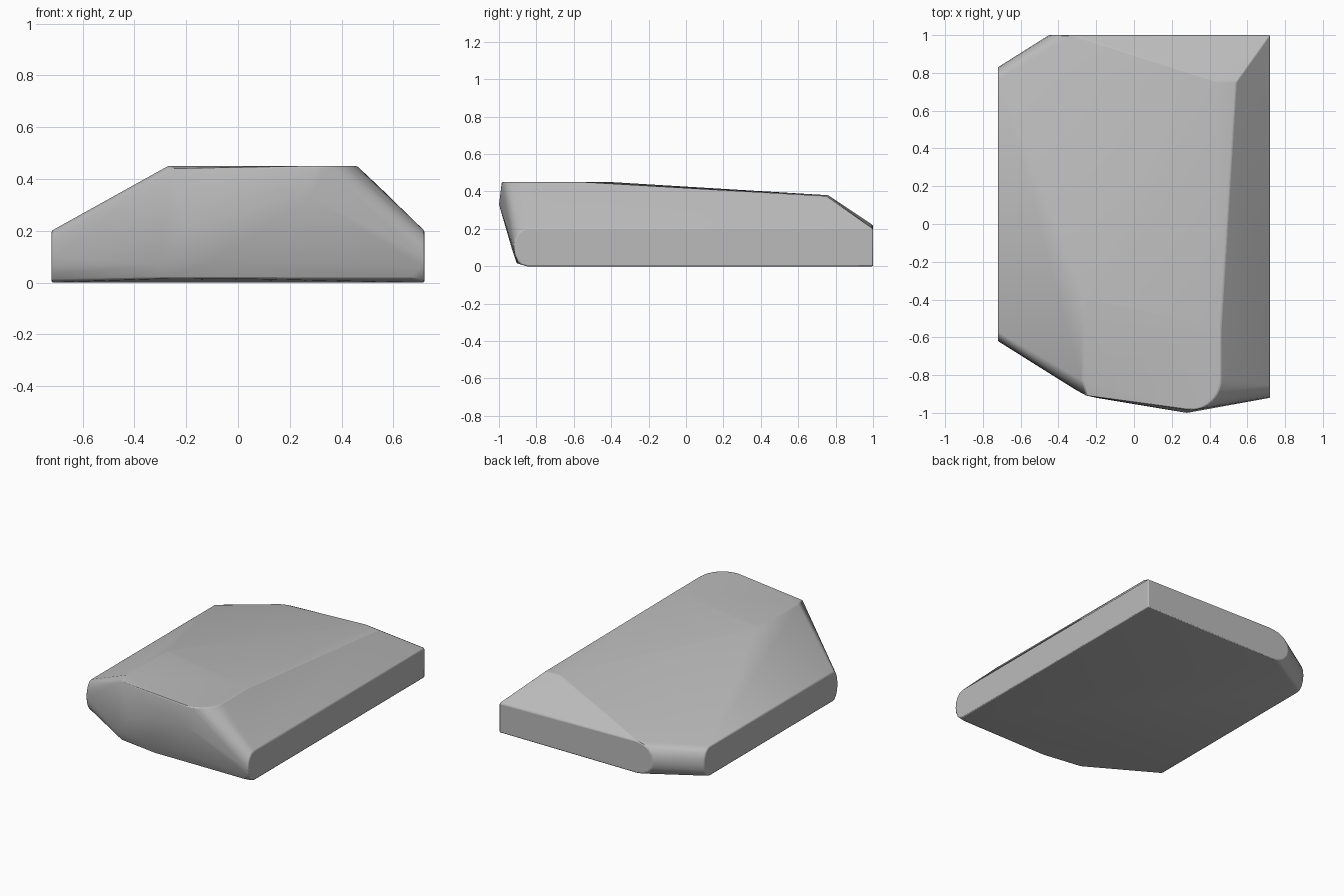
import bpy
import bmesh
from math import sin, cos, pi, radians

cube = bpy.data.objects.get("Cube")
if cube:
    bpy.data.objects.remove(cube, do_unlink=True)

stone = bpy.data.materials.new("stone_grey")
stone.use_nodes = True
grey = (0.5, 0.5, 0.5, 1)
stone.diffuse_color = grey
stone.node_tree.nodes["Principled BSDF"].inputs["Base Color"].default_value = grey


def arc(base, u, v, start, end, steps=8):
    """Points on an elliptical arc around base, spanned by u and v."""
    points = []
    for i in range(steps + 1):
        t = start + (end - start) * i / steps
        points.append([b + p * cos(t) + q * sin(t) for b, p, q in zip(base, u, v)])
    return points


def wall_end(x, y, dx, dy, mid=0.1, half=0.1):
    """Half-round end of an upright side wall."""
    return arc((x, y, mid), (dx, dy, 0), (0, 0, half), -pi / 2, pi / 2)


points = []

# Upright side walls, rounded where they meet the front and the cut back corner
points += wall_end(0.72, -0.85, 0, -0.07)
points += wall_end(-0.72, -0.57, 0, -0.05)
points += wall_end(-0.72, 0.77, 0, 0.06)
points += wall_end(-0.32, 1, -0.13, 0, 0.11, 0.11)
points += [(0.72, 1, 0), (0.72, 1, 0.2)]

# Top plateau with a rounded front corner, and the falling rear top
points += arc((0.30, -0.82, 0.45), (0.16, 0, 0), (0, -0.165, 0), 0, pi / 2)
points += [(0.46, -0.55, 0.45), (-0.26, -0.4, 0.45), (-0.27, -0.83, 0.45),
           (-0.25, -0.91, 0.44), (0.54, 0.75, 0.375), (0.43, 0.76, 0.38)]

# Chipped front: overhanging tip, then the facets running down to the base
points += [(0.28, -1, 0.33), (-0.2, -0.92, 0.2), (-0.31, -0.877, 0.07),
           (-0.1, -0.927, 0.08), (-0.28, -0.865, 0.015), (0, -0.905, 0.015),
           (0.66, -0.9, 0.015)]

# Wrap the control points into one solid block
bm = bmesh.new()
for p in points:
    bm.verts.new(p)
hull = bmesh.ops.convex_hull(bm, input=bm.verts)
loose = [v for v in bm.verts if not v.link_faces]
bmesh.ops.delete(bm, geom=loose, context='VERTS')
bmesh.ops.remove_doubles(bm, verts=bm.verts, dist=0.002)
bmesh.ops.dissolve_limit(bm, angle_limit=radians(1), verts=bm.verts, edges=bm.edges)
bmesh.ops.recalc_face_normals(bm, faces=bm.faces)

mesh = bpy.data.meshes.new("rock_slab")
bm.to_mesh(mesh)
bm.free()
mesh.materials.append(stone)
slab = bpy.data.objects.new("rock_slab", mesh)
bpy.context.collection.objects.link(slab)

# Narrow softened edges
bevel = slab.modifiers.new("soft_edges", 'BEVEL')
bevel.width = 0.006
bevel.segments = 2
bevel.limit_method = 'ANGLE'
bevel.angle_limit = radians(25)

bpy.context.view_layer.objects.active = slab
slab.select_set(True)
bpy.ops.object.shade_smooth_by_angle(angle=radians(25))
